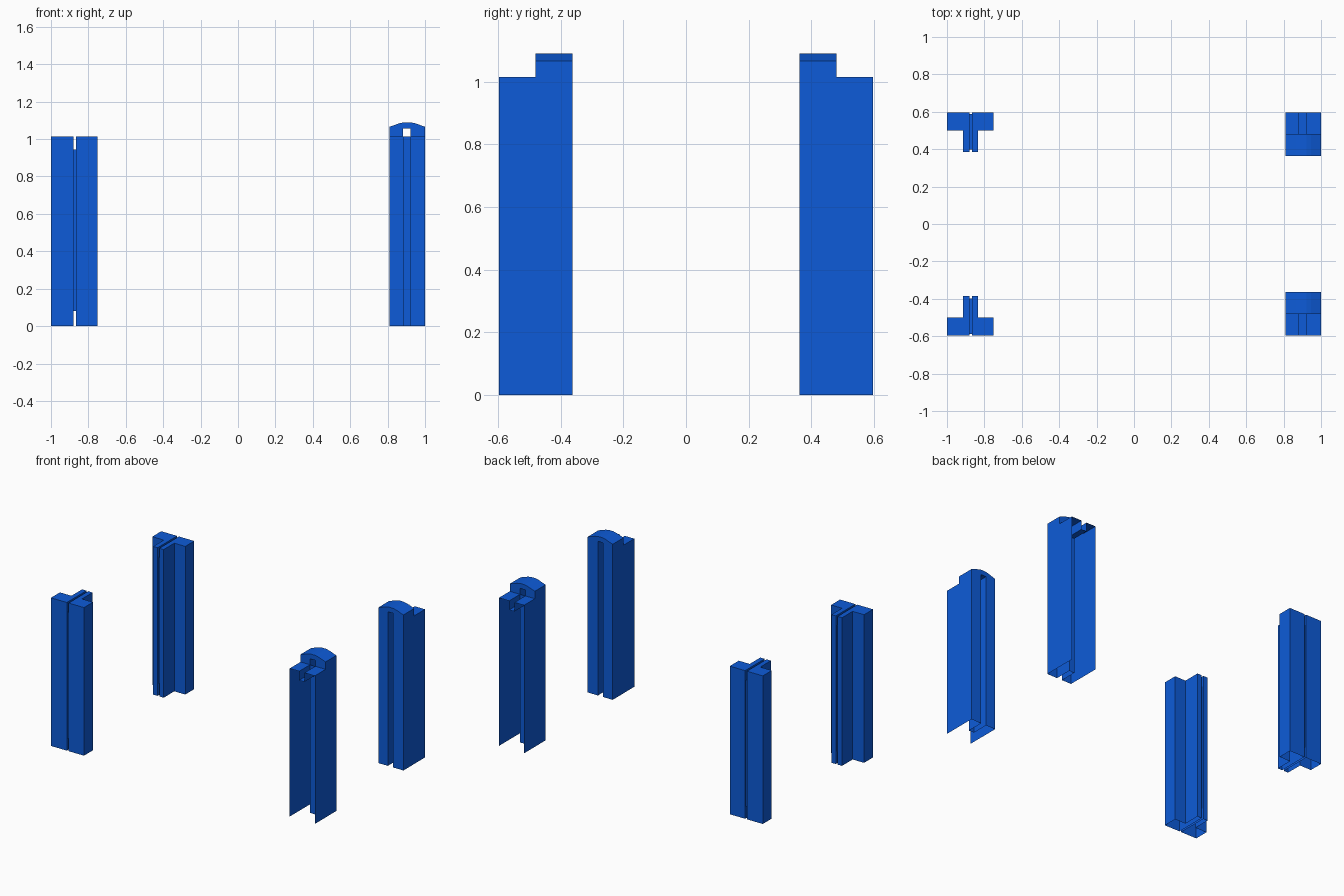
import bpy, bmesh

if "Cube" in bpy.data.objects:
    bpy.data.objects.remove(bpy.data.objects["Cube"])

blue = bpy.data.materials.new("blue")
blue.diffuse_color = (0.004, 0.105, 0.69, 1)
blue.use_nodes = True
blue.node_tree.nodes["Principled BSDF"].inputs["Base Color"].default_value = blue.diffuse_color


def strip(name, path, lo, hi, axis="z", closed=False, cap_lo=False, cap_hi=False, skip=()):
    """Extrude a 2D path (xy along z, or xz along y) as a thin shell, mirrored in y."""
    bm = bmesh.new()

    def ring(t):
        return [bm.verts.new((a, b, t) if axis == "z" else (a, t, b)) for a, b in path]

    r0, r1 = ring(lo), ring(hi)
    n = len(path)
    for i in range(n if closed else n - 1):
        if i not in skip:
            j = (i + 1) % n
            bm.faces.new((r0[i], r0[j], r1[j], r1[i]))
    if cap_lo:
        bm.faces.new(r0[::-1])
    if cap_hi:
        bm.faces.new(r1)
    bmesh.ops.recalc_face_normals(bm, faces=bm.faces)
    me = bpy.data.meshes.new(name)
    bm.to_mesh(me)
    bm.free()
    me.materials.append(blue)
    ob = bpy.data.objects.new(name, me)
    bpy.context.collection.objects.link(ob)
    mod = ob.modifiers.new("mirror_y", "MIRROR")
    mod.use_axis = (False, True, False)
    mod.use_mirror_merge = False
    return ob


OUT, IN, MID, TOP = 0.597, 0.363, 0.48, 1.015

# Left posts: two L-shaped shells, closed on top and open below, with a slit between
strip("t_post_left_half",
      [(-1, OUT), (-1, 0.5), (-0.913, 0.5), (-0.913, 0.385), (-0.88, 0.385), (-0.88, OUT)],
      0, TOP, closed=True, cap_hi=True)
strip("t_post_right_half",
      [(-0.75, OUT), (-0.75, 0.5), (-0.833, 0.5), (-0.833, 0.385), (-0.866, 0.385), (-0.866, OUT)],
      0, TOP, closed=True, cap_hi=True)

# Web joining the halves inside the slit
strip("t_post_web", [(-0.88, 0.398), (-0.866, 0.398), (-0.866, 0.587), (-0.88, 0.587)],
      0.08, 0.945, closed=True, cap_lo=True, cap_hi=True)

# Right posts: side walls and inner face with a vertical channel, outer side open
L, A, B, R = 0.81, 0.882, 0.922, 1.0
strip("channel_post_walls",
      [(L, OUT), (L, IN), (A, IN), (A, MID), (B, MID), (B, IN), (R, IN), (R, OUT)], 0, TOP)

# Lower top deck with a shallow groove
strip("channel_post_deck",
      [(L, TOP), (A, TOP), (A, 0.953), (B, 0.953), (B, TOP), (R, TOP)], MID, OUT, axis="y")

# Rounded cap with a small window above the channel, open below
strip("channel_post_cap",
      [(L, TOP), (L, 1.066), (0.865, 1.085), (0.888, 1.09), (0.922, 1.09), (0.945, 1.085),
       (R, 1.066), (R, TOP), (B, TOP), (B, 1.056), (A, 1.056), (A, TOP)],
      IN, MID, axis="y", closed=True, cap_lo=True, cap_hi=True, skip=(7, 11))
